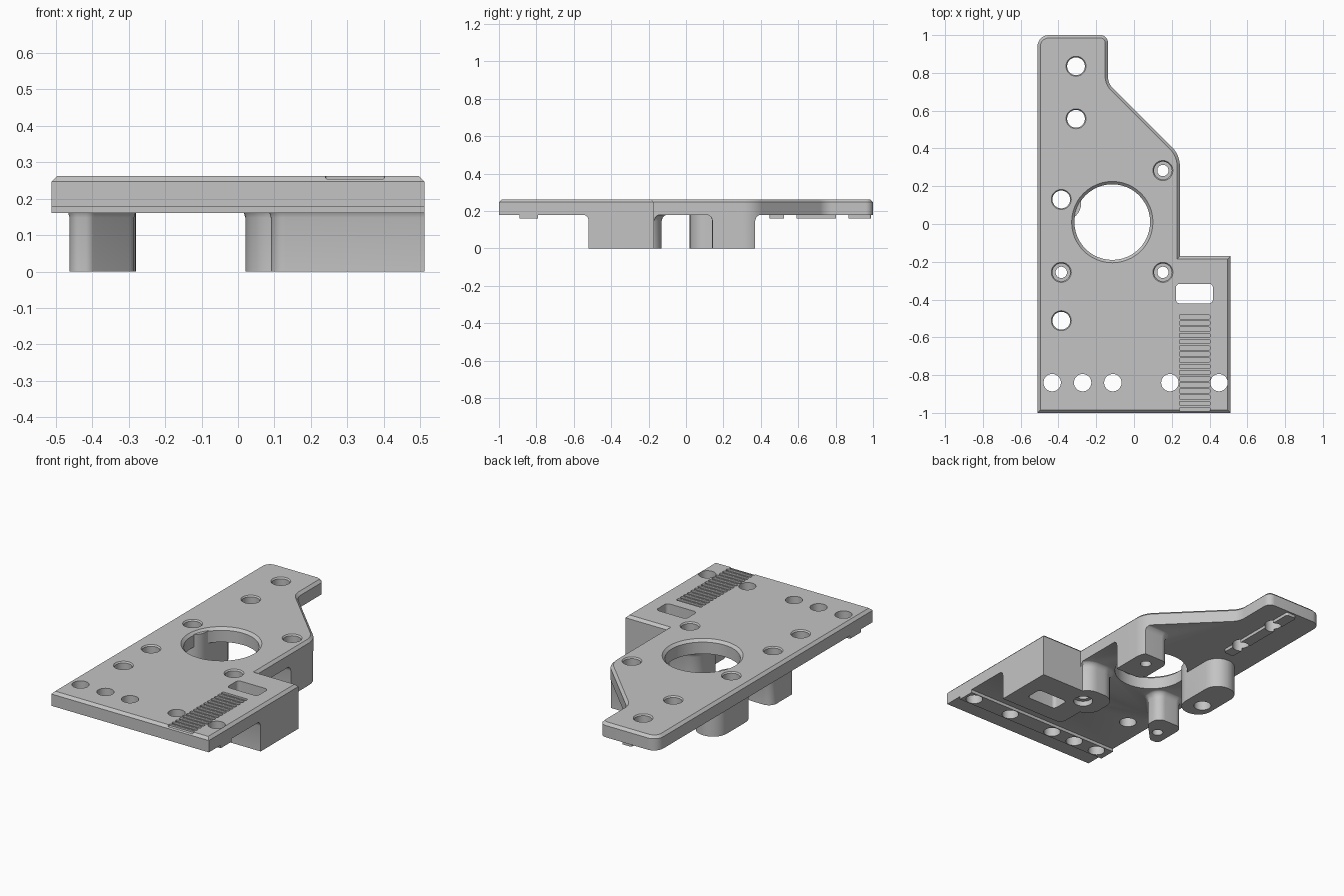
import bpy, bmesh, math
from mathutils import Vector

cube = bpy.data.objects.get("Cube")
if cube:
    bpy.data.objects.remove(cube, do_unlink=True)

grey = bpy.data.materials.new("plain_grey")
grey.use_nodes = True
grey.diffuse_color = (0.55, 0.55, 0.55, 1)
grey.node_tree.nodes["Principled BSDF"].inputs["Base Color"].default_value = grey.diffuse_color

TOP, UNDER, RAIL = 0.262, 0.178, 0.16


def rounded(corners, steps=8):
    """Counter-clockwise (x, y, radius) corners to a filleted outline."""
    out = []
    for i, (x, y, r) in enumerate(corners):
        p = Vector((x, y))
        if r == 0:
            out.append(p)
            continue
        a = (Vector(corners[i - 1][:2]) - p).normalized()
        b = (Vector(corners[(i + 1) % len(corners)][:2]) - p).normalized()
        half = a.angle(b) / 2
        centre = p + (a + b).normalized() * (r / math.sin(half))
        start = p + a * (r / math.tan(half)) - centre
        end = p + b * (r / math.tan(half)) - centre
        sweep = math.pi - 2 * half
        for k in range(steps + 1):
            t = k / steps
            v = start * math.sin((1 - t) * sweep) + end * math.sin(t * sweep)
            out.append(centre + v / math.sin(sweep))
    return out


def box(x0, x1, y0, y1, r=0.0):
    return rounded([(x0, y0, r), (x1, y0, r), (x1, y1, r), (x0, y1, r)])


def circle(x, y, n=48):
    return [Vector((x + math.cos(2 * math.pi * i / n), y + math.sin(2 * math.pi * i / n)))
            for i in range(n)]


def offset(outline, d):
    out = []
    for i, p in enumerate(outline):
        e = (p - outline[i - 1]).normalized()
        f = (outline[(i + 1) % len(outline)] - p).normalized()
        n, m = Vector((e.y, -e.x)), Vector((f.y, -f.x))
        out.append(p + (n + m) * (d / (1 + n.dot(m))))
    return out


def add_prism(bm, outline, layers):
    """Stack offset copies of an outline; layers are (z, offset)."""
    rings = [[bm.verts.new((p.x, p.y, z)) for p in offset(outline, d)] for z, d in layers]
    bm.faces.new(rings[0][::-1])
    bm.faces.new(rings[-1])
    for lo, hi in zip(rings, rings[1:]):
        for i in range(len(lo)):
            bm.faces.new((lo[i - 1], lo[i], hi[i], hi[i - 1]))


def make(name, prisms):
    bm = bmesh.new()
    for outline, layers in prisms:
        add_prism(bm, outline, layers)
    bmesh.ops.recalc_face_normals(bm, faces=bm.faces)
    me = bpy.data.meshes.new(name)
    bm.to_mesh(me)
    bm.free()
    me.materials.append(grey)
    ob = bpy.data.objects.new(name, me)
    bpy.context.collection.objects.link(ob)
    return ob


def combine(ob, other, operation):
    other.hide_render = True
    mod = ob.modifiers.new("bool", 'BOOLEAN')
    mod.operation, mod.solver, mod.object = operation, 'EXACT', other
    bpy.context.view_layer.objects.active = ob
    bpy.ops.object.modifier_apply(modifier=mod.name)
    bpy.data.objects.remove(other, do_unlink=True)


def bore(x, y, steps):
    """Stepped round cutter; steps are (z, radius)."""
    return circle(x, y), [(z, r - 1) for z, r in steps]


# Plate with chamfered top edge
outline = rounded([(-0.511, -1, 0), (0.511, -1, 0), (0.511, -0.17, 0), (0.243, -0.17, 0),
                   (0.243, 0.365, 0.14), (-0.138, 0.745, 0.09), (-0.138, 1, 0.04),
                   (-0.511, 1, 0.06)])
plate = make("mounting_plate", [(outline, [(UNDER, 0), (TOP - 0.015, 0), (TOP, -0.015)])])

# Large central opening
combine(plate, make("opening_cutter", [bore(-0.115, 0.01, [
    (-0.1, 0.202), (TOP - 0.015, 0.202), (TOP, 0.217), (TOP + 0.02, 0.217)])]), 'DIFFERENCE')

# Posts with flared roots
flare = [(0, 0), (0.148, 0), (0.165, 0.005), (0.175, 0.015), (0.18, 0.025), (0.2, 0.025)]
supports = make("supports", [(box(0.09, 0.56, -0.52, -0.17, 0.04), flare)])
posts = {
    "block_boss": (box(0.02, 0.242, -0.36, -0.13, 0.085), flare),
    "edge_post": (box(0.06, 0.28, 0.14, 0.37, 0.05), flare),
    "corner_post": (rounded([(-0.462, -0.345, 0.03), (-0.405, -0.345, 0.03), (-0.285, -0.22, 0.04),
                             (-0.285, -0.13, 0.05), (-0.462, -0.13, 0.05)]), flare),
    "long_post": (box(-0.462, -0.28, 0.02, 0.37, 0.088), [(0, 0), (TOP - 0.012, 0)]),
    "front_rail": (box(-0.6, 0.6, -0.89, -0.79), [(RAIL, 0), (0.2, 0)]),
    "back_rail": (box(-0.34, -0.275, 0.447, 0.99, 0.012), [(RAIL, 0), (0.2, 0)]),
}
for name, shape in posts.items():
    combine(supports, make(name, [shape]), 'UNION')
combine(supports, make("outline_cutter", [(outline, [(-0.1, 0), (0.5, 0)])]), 'INTERSECT')
combine(plate, supports, 'UNION')

# Round holes, stepped screw holes and the rounded slot
above = TOP + 0.05
rim = [(-0.05, 0.049), (TOP - 0.008, 0.049), (TOP, 0.055), (above, 0.055)]
cutters = [bore(x, y, rim) for x, y in
           [(-0.307, 0.835), (-0.307, 0.557), (-0.385, 0.13), (-0.385, -0.512)]]
cutters += [bore(x, -0.84, [(-0.05, 0.048), (above, 0.048)])
            for x in (-0.433, -0.272, -0.112, 0.19, 0.45)]
screw = [(-0.05, 0.032), (0.16, 0.032), (0.16, 0.05)] + rim[1:]
cutters += [bore(x, y, screw) for x, y in [(0.153, 0.283), (-0.385, -0.256)]]
cutters.append(bore(0.153, -0.256, [(-0.05, 0.055), (0.03, 0.055), (0.03, 0.032)] + screw[1:]))
cutters.append((box(0.222, 0.418, -0.42, -0.317, 0.02), [(-0.05, 0), (above, 0)]))
combine(plate, make("hole_cutters", cutters), 'DIFFERENCE')

# Row of shallow grooves
grooves = []
for i in range(16):
    y = -0.492 - 0.0327 * i
    grooves.append((box(0.24, 0.402, y - 0.011, y + 0.011, 0.006), [(TOP - 0.01, 0), (above, 0)]))
combine(plate, make("groove_cutters", grooves), 'DIFFERENCE')

bpy.ops.object.select_all(action='DESELECT')
plate.select_set(True)
bpy.context.view_layer.objects.active = plate
bpy.ops.object.shade_smooth_by_angle(angle=math.radians(30))
